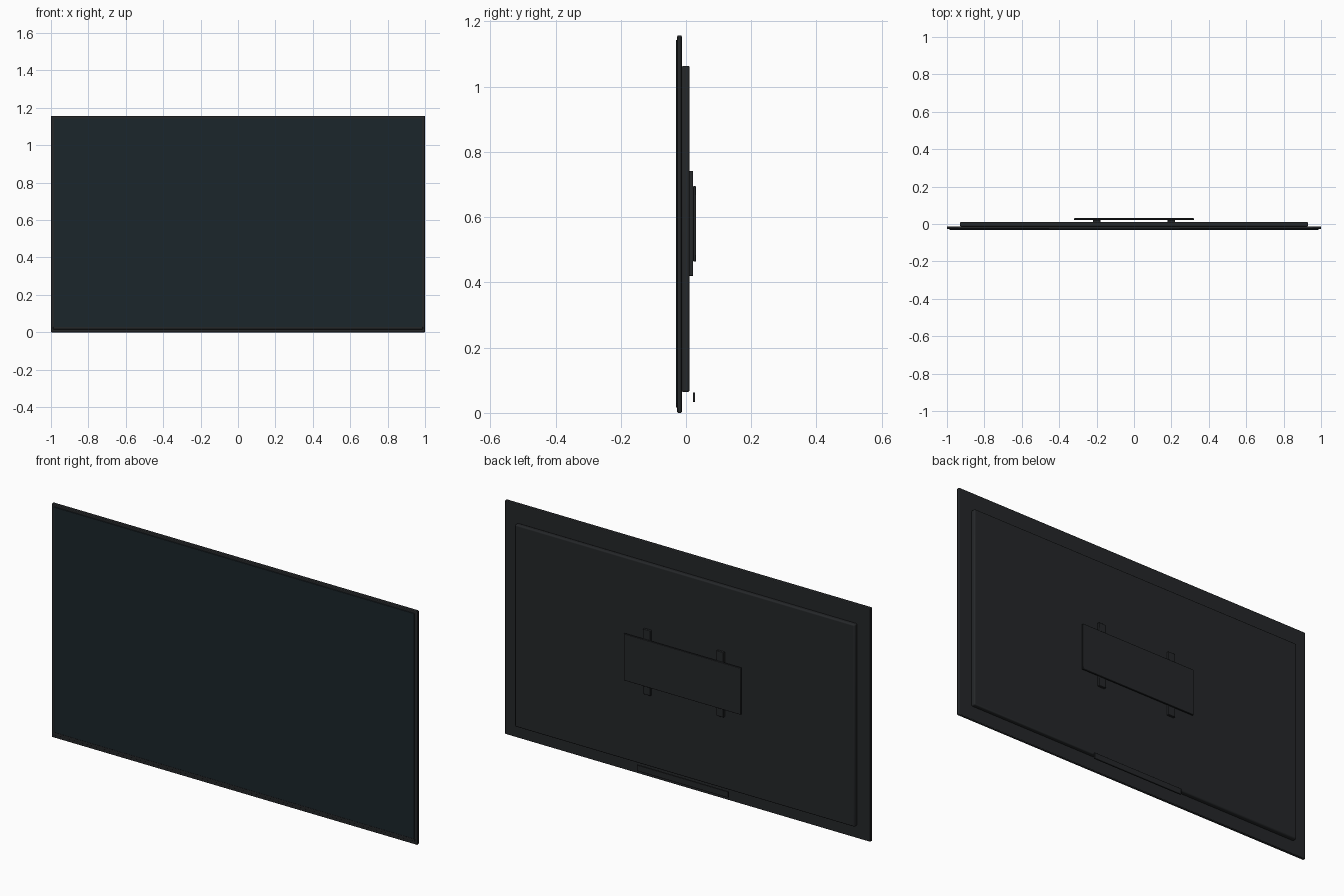
import bpy

if "Cube" in bpy.data.objects:
    bpy.data.objects.remove(bpy.data.objects["Cube"])


def material(name, rgb):
    m = bpy.data.materials.new(name)
    m.diffuse_color = (*rgb, 1)
    m.use_nodes = True
    m.node_tree.nodes["Principled BSDF"].inputs["Base Color"].default_value = m.diffuse_color
    return m


CASE = material("case_black", (0.018, 0.020, 0.022))
GLASS = material("screen_glass", (0.011, 0.019, 0.024))


def box(name, x, y, z, mat=CASE, bevel=0.0, segments=2):
    """Box from (min, max) ranges, optionally with rounded edges."""
    spans = (x, y, z)
    bpy.ops.mesh.primitive_cube_add(size=1, location=[(a + b) / 2 for a, b in spans])
    ob = bpy.context.object
    ob.name = name
    ob.scale = [b - a for a, b in spans]
    bpy.ops.object.transform_apply(location=False, rotation=False, scale=True)
    ob.data.materials.append(mat)
    if bevel:
        mod = ob.modifiers.new("bevel", "BEVEL")
        mod.width = bevel
        mod.segments = segments
        bpy.ops.object.shade_smooth_by_angle()
    return ob


# Thin outer frame and the screen standing slightly proud of it
box("display_frame", (-1, 1), (-0.027, -0.013), (0, 1.157), bevel=0.003)
box("screen", (-0.985, 0.985), (-0.031, -0.025), (0.028, 1.143), GLASS, bevel=0.001)

# Bezel strips around the screen
box("bezel_bottom", (-0.988, 0.988), (-0.0305, -0.025), (0.016, 0.028), bevel=0.001)

# Rear housing
box("rear_housing", (-0.93, 0.93), (-0.013, 0.011), (0.064, 1.064), bevel=0.006, segments=3)

# Wall mount: two upright rails and a wide plate
for side, label in ((-1, "left"), (1, "right")):
    box(f"mount_rail_{label}", (side * 0.2 - 0.02, side * 0.2 + 0.02),
        (0.009, 0.022), (0.42, 0.742), bevel=0.002)
box("mount_plate", (-0.32, 0.32), (0.022, 0.031), (0.464, 0.695), bevel=0.002)

# Low label strip behind the lower edge
box("lower_strip", (-0.25, 0.25), (0.021, 0.028), (0.034, 0.063), bevel=0.001)
